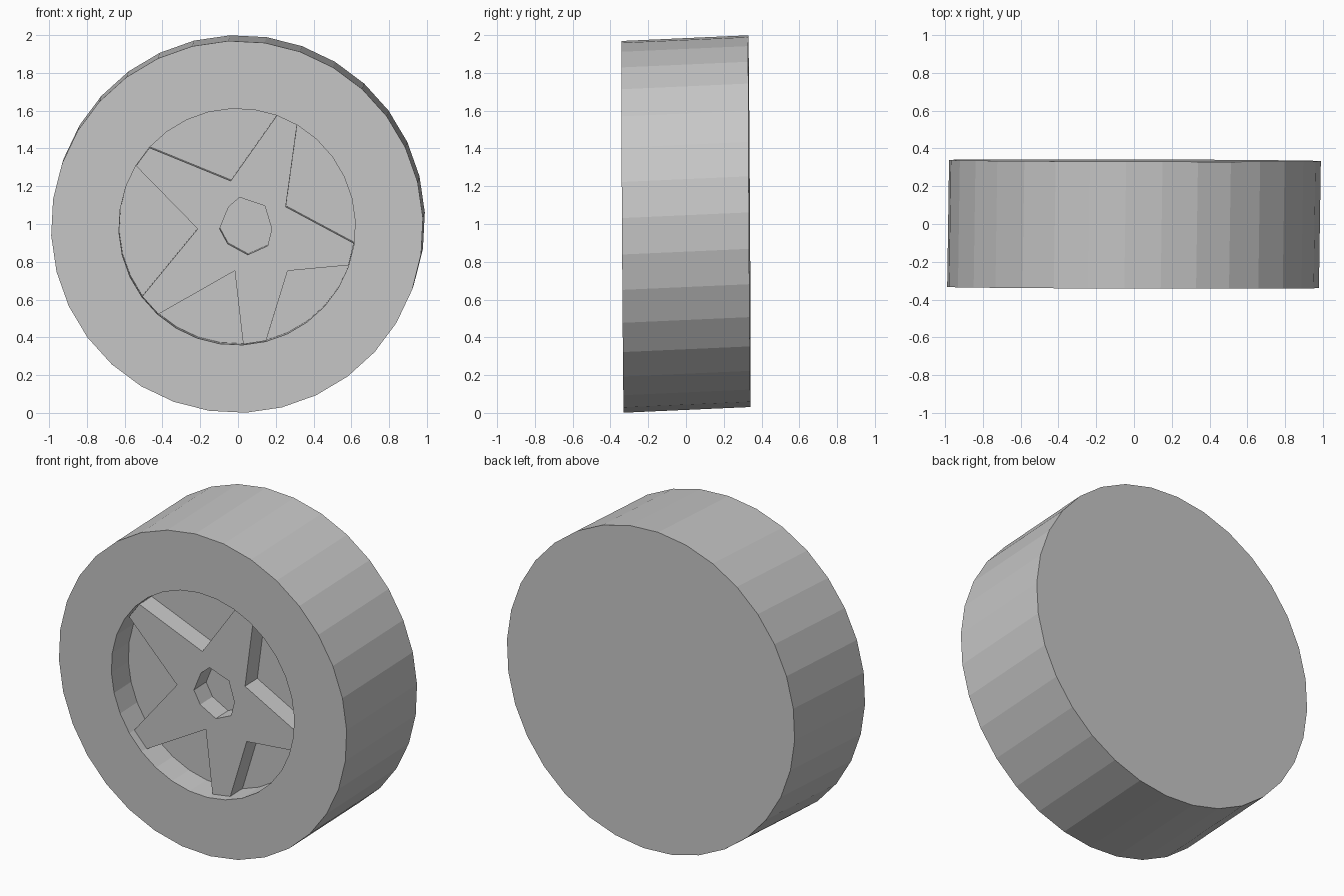
import bpy, bmesh, math
from mathutils import Vector

if "Cube" in bpy.data.objects:
    bpy.data.objects.remove(bpy.data.objects["Cube"])

SIDES, START = 32, math.radians(2.7)
DEPTH, OUTER, WELL = 0.672, 0.985, 0.626
STAR_AT, FLOOR_AT = 0.045, 0.162

grey = bpy.data.materials.new("plain_grey")
grey.diffuse_color = (0.57, 0.57, 0.57, 1)
grey.use_nodes = True
grey.node_tree.nodes["Principled BSDF"].inputs["Base Color"].default_value = grey.diffuse_color


def place(u, w, d):
    """Wheel coordinates (right, up, depth behind front face), slightly skewed."""
    f = d / DEPTH - 0.5
    return Vector((u + 0.01 * f, DEPTH * f - 0.003 * u - 0.006 * w, 1 + w + 0.03 * f))


def polar(r, a):
    return (r * math.cos(a), r * math.sin(a))


def loop(bm, pts, d):
    return [bm.verts.new(place(u, w, d)) for u, w in pts]


def bridge(bm, a, b):
    n = len(a)
    return [bm.faces.new((a[i], a[(i + 1) % n], b[(i + 1) % n], b[i])) for i in range(n)]


def finish(bm, name):
    mesh = bpy.data.meshes.new(name)
    bm.to_mesh(mesh)
    bm.free()
    mesh.materials.append(grey)
    obj = bpy.data.objects.new(name, mesh)
    bpy.context.collection.objects.link(obj)


# Tyre: closed drum with a round well sunk in the front
bm = bmesh.new()
rings = []
for r, d in ((OUTER, DEPTH), (OUTER, 0), (WELL, 0), (WELL, FLOOR_AT)):
    pts = [polar(r, START + math.tau * i / SIDES) for i in range(SIDES)]
    rings.append(loop(bm, pts, d))
for a, b in zip(rings, rings[1:]):
    bridge(bm, a, b)
bm.faces.new(rings[0])
bm.faces.new(rings[-1])
bmesh.ops.recalc_face_normals(bm, faces=bm.faces[:])
finish(bm, "tyre")

# Star-shaped spokes: inner notch, then the two corners of the next spoke end
spokes = [((-0.034, 0.241), 70.3, 59.5), ((0.257, 0.104), -8.2, -19.2),
          ((0.267, -0.235), -75.8, -87.1), ((-0.013, -0.235), -131.9, -143.6),
          ((-0.209, -0.013), 149.1, 138.1)]
star = []
for notch, a, b in spokes:
    star += [notch, polar(WELL - 0.002, math.radians(a)), polar(WELL - 0.002, math.radians(b))]
# Uneven eight-sided hub hole
hub = [(0.013, 0.154), (0.146, 0.109), (0.183, -0.013), (0.161, -0.103),
       (0.056, -0.15), (-0.05, -0.092), (-0.093, -0.013), (-0.045, 0.104)]

bm = bmesh.new()
caps = []
loops = {}
for d in (STAR_AT, FLOOR_AT):
    loops[d] = [loop(bm, star, d), loop(bm, hub, d)]
    edges = [bm.edges.new((l[i], l[(i + 1) % len(l)])) for l in loops[d] for i in range(len(l))]
    res = bmesh.ops.triangle_fill(bm, use_beauty=True, use_dissolve=False, edges=edges)
    caps.append([g for g in res["geom"] if isinstance(g, bmesh.types.BMFace)])
for a, b in zip(loops[STAR_AT], loops[FLOOR_AT]):
    bridge(bm, a, b)
bmesh.ops.recalc_face_normals(bm, faces=bm.faces[:])
# The hidden back rests on the well floor, so drop it
bmesh.ops.delete(bm, geom=caps[1], context='FACES_ONLY')
finish(bm, "star_spokes")
